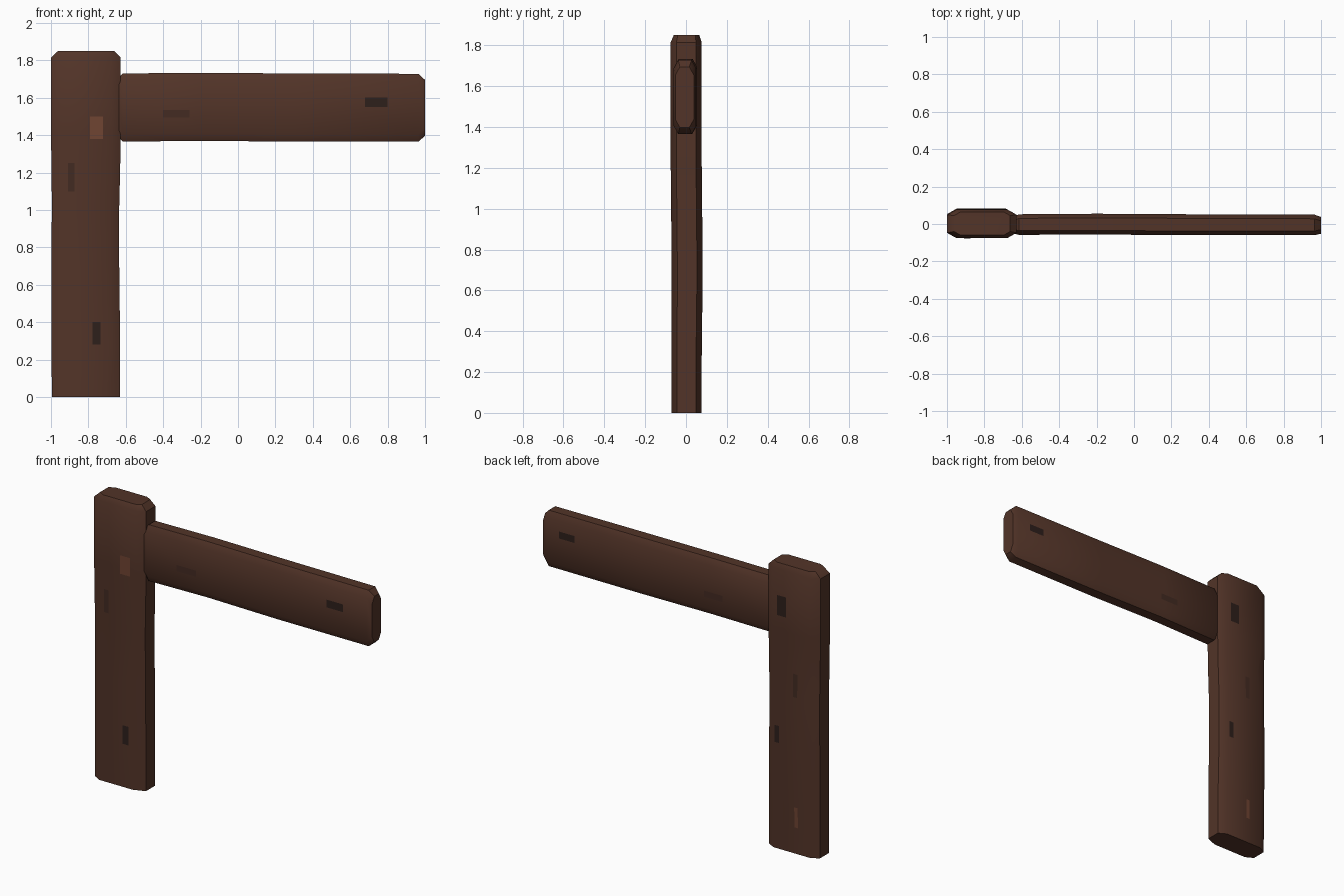
import bpy, bmesh
from mathutils import Vector
from mathutils.bvhtree import BVHTree

if "Cube" in bpy.data.objects:
    bpy.data.objects.remove(bpy.data.objects["Cube"])


def material(name, rgb):
    m = bpy.data.materials.new(name)
    m.diffuse_color = (*rgb, 1)
    m.use_nodes = True
    m.node_tree.nodes["Principled BSDF"].inputs["Base Color"].default_value = m.diffuse_color
    return m


WOOD = material("wood", (0.085, 0.034, 0.021))
DARK = material("dark_wood", (0.027, 0.014, 0.011))
FAINT = material("worn_wood", (0.056, 0.024, 0.016))
LIGHT = material("light_wood", (0.16, 0.058, 0.032))


def octagon(a0, a1, b0, b1, ca, cb, wide=None):
    """Rectangle with cut corners; wide maps a corner number to its own cut along a."""
    w = [ca] * 4
    for k, v in (wide or {}).items():
        w[k] = v
    return [(a0 + w[0], b0), (a1 - w[1], b0), (a1, b0 + cb), (a1, b1 - cb),
            (a1 - w[2], b1), (a0 + w[3], b1), (a0, b1 - cb), (a0, b0 + cb)]


def loft(name, rings):
    bm = bmesh.new()
    loops = [[bm.verts.new(p) for p in r] for r in rings]
    for lo, hi in zip(loops, loops[1:]):
        for i in range(8):
            j = (i + 1) % 8
            bm.faces.new((lo[i], lo[j], hi[j], hi[i]))
    bm.faces.new(loops[0])
    bm.faces.new(loops[-1])
    bmesh.ops.recalc_face_normals(bm, faces=bm.faces)
    tree = BVHTree.FromBMesh(bm)
    finish(name, bm, WOOD)
    return tree


def finish(name, bm, mat):
    me = bpy.data.meshes.new(name)
    bm.to_mesh(me)
    bm.free()
    me.materials.append(mat)
    ob = bpy.data.objects.new(name, me)
    bpy.context.collection.objects.link(ob)
    bpy.ops.object.select_all(action='DESELECT')
    ob.select_set(True)
    bpy.context.view_layer.objects.active = ob
    bpy.ops.object.shade_smooth_by_angle(angle=0.75)


# Upright post: slightly warped, with worn corners
post_levels = [
    # z, x0, x1, y0, y1, corner cuts
    (0.00, -0.995, -0.63, -0.072, 0.076, {1: 0.075}),
    (0.27, -0.997, -0.63, -0.072, 0.077, {}),
    (0.70, -0.998, -0.635, -0.070, 0.082, {}),
    (1.02, -0.995, -0.635, -0.073, 0.079, {}),
    (1.22, -0.997, -0.63, -0.075, 0.077, {3: 0.075}),
    (1.42, -1.0, -0.627, -0.075, 0.077, {}),
    (1.815, -1.0, -0.627, -0.075, 0.077, {}),
]
rings = [[(x, y, z) for x, y in octagon(x0, x1, y0, y1, 0.05, 0.028, w)]
         for z, x0, x1, y0, y1, w in post_levels]
rings.append([(x, y, 1.85) for x, y in octagon(-0.962, -0.662, -0.06, 0.065, 0.035, 0.02)])
post = loft("post", rings)

# Horizontal arm
arm_levels = [
    # x, y0, y1, z0, z1
    (-0.645, -0.05, 0.04, 1.395, 1.70),
    (-0.615, -0.058, 0.052, 1.365, 1.73),
    (-0.20, -0.056, 0.055, 1.37, 1.733),
    (0.30, -0.060, 0.052, 1.365, 1.73),
    (0.965, -0.060, 0.050, 1.365, 1.728),
    (1.00, -0.052, 0.038, 1.397, 1.695),
]
arm = loft("arm", [[(x, y, z) for y, z in octagon(y0, y1, z0, z1, 0.022, 0.04)]
                   for x, y0, y1, z0, z1 in arm_levels])


# Small painted wear marks lying just above the surface
def mark(name, tree, side, x, z, w, h, mat):
    bm = bmesh.new()
    vs = []
    for sx, sz in ((-1, -1), (1, -1), (1, 1), (-1, 1)):
        start = Vector((x + sx * w / 2, side, z + sz * h / 2))
        hit = tree.ray_cast(start, Vector((0, -side, 0)))[0] or start * 0.07
        vs.append(bm.verts.new(hit + Vector((0, side * 0.002, 0))))
    bm.faces.new(vs if side < 0 else vs[::-1])
    finish(name, bm, mat)


marks = [
    (post, -1, -0.757, 1.44, 0.07, 0.12, LIGHT),
    (post, -1, -0.892, 1.175, 0.034, 0.15, FAINT),
    (post, -1, -0.757, 0.34, 0.042, 0.12, DARK),
    (arm, -1, 0.738, 1.575, 0.12, 0.05, DARK),
    (arm, -1, -0.33, 1.515, 0.14, 0.04, FAINT),
    (post, 1, -0.74, 1.58, 0.065, 0.13, DARK),
    (post, 1, -0.71, 0.745, 0.032, 0.11, DARK),
    (post, 1, -0.84, 1.09, 0.03, 0.15, FAINT),
    (post, 1, -0.845, 0.235, 0.025, 0.13, LIGHT),
    (arm, 1, 0.82, 1.60, 0.11, 0.045, DARK),
    (arm, 1, -0.235, 1.50, 0.13, 0.04, FAINT),
]
for n, m in enumerate(marks):
    mark(f"wear_mark_{n + 1}", *m)
